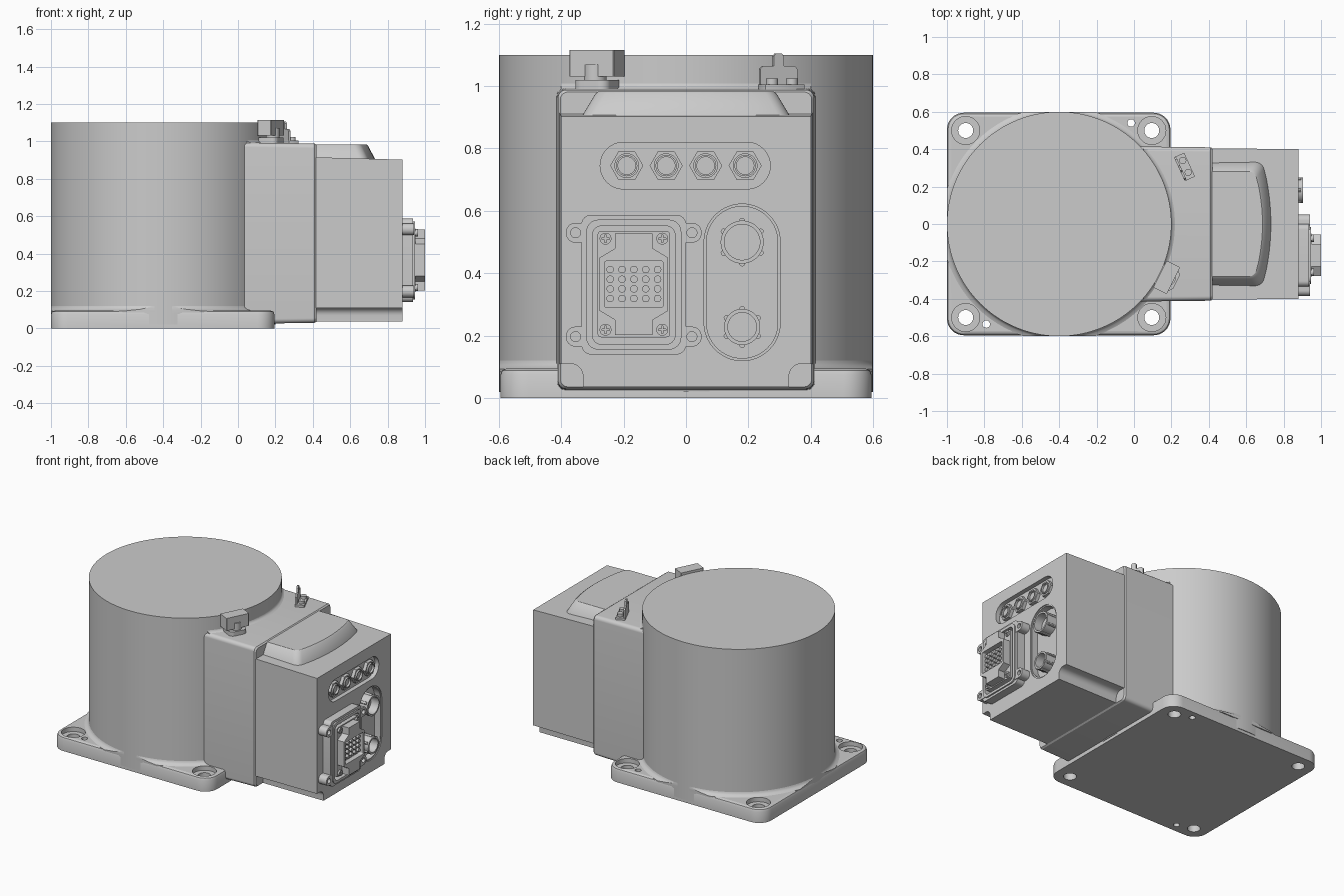
import bpy, bmesh
from math import sin, cos, pi, radians

if "Cube" in bpy.data.objects:
    bpy.data.objects.remove(bpy.data.objects["Cube"])


def loft(name, sections):
    """Skin a list of equal-length 3D outlines and cap both ends."""
    bm = bmesh.new()
    rings = [[bm.verts.new(p) for p in s] for s in sections]
    n = len(rings[0])
    for a, b in zip(rings, rings[1:]):
        for i in range(n):
            j = (i + 1) % n
            bm.faces.new((a[i], a[j], b[j], b[i]))
    bm.faces.new(rings[0])
    bm.faces.new(rings[-1])
    bmesh.ops.recalc_face_normals(bm, faces=bm.faces)
    me = bpy.data.meshes.new(name)
    bm.to_mesh(me)
    bm.free()
    ob = bpy.data.objects.new(name, me)
    bpy.context.collection.objects.link(ob)
    return ob


def at(pts, level, axis):
    return [(level, u, v) if axis == 'x' else (u, v, level) for u, v in pts]


def ext(name, pts, a, b, axis='x'):
    return loft(name, [at(pts, a, axis), at(pts, b, axis)])


def arc(cx, cy, r, a0, a1, n):
    return [(cx + r * cos(radians(a0 + (a1 - a0) * i / n)),
             cy + r * sin(radians(a0 + (a1 - a0) * i / n))) for i in range(n + 1)]


def disc(cx, cy, r, n=32):
    return [(cx + r * cos(2 * pi * i / n), cy + r * sin(2 * pi * i / n)) for i in range(n)]


def rrect(u0, u1, v0, v1, r, n=8):
    return (arc(u1 - r, v1 - r, r, 0, 90, n) + arc(u0 + r, v1 - r, r, 90, 180, n)
            + arc(u0 + r, v0 + r, r, 180, 270, n) + arc(u1 - r, v0 + r, r, 270, 360, n))


def boolean(ob, tools, op='DIFFERENCE'):
    bpy.context.view_layer.objects.active = ob
    for t in tools:
        m = ob.modifiers.new('bool', 'BOOLEAN')
        m.operation, m.solver, m.object = op, 'EXACT', t
        bpy.ops.object.modifier_apply(modifier=m.name)
        bpy.data.objects.remove(t)
    return ob


def around(ob, degrees):
    """Swing a part built at angle zero round the drum axis."""
    ob.location.x = -0.4
    ob.rotation_euler.z = radians(degrees)
    return ob


# Base plate with softened top edge, counterbored corners and dowel holes
def plate_ring(i):
    return rrect(-1 + i, 0.195 - i, -0.595 + i, 0.595 - i, 0.09 - i)


plate = loft('base_plate', [at(plate_ring(i), z, 'z') for i, z in
                            ((0, 0), (0, 0.075), (0.006, 0.089), (0.02, 0.095))])
holes = []
for x in (-0.9, 0.095):
    for y in (-0.5, 0.5):
        holes += [ext('bore', disc(x, y, 0.04), -0.1, 0.2, 'z'),
                  ext('counterbore', disc(x, y, 0.075), 0.065, 0.2, 'z')]
holes += [ext('dowel', disc(x, y, 0.02, 20), -0.1, 0.2, 'z')
          for x, y in ((-0.015, 0.54), (-0.79, -0.535))]
boolean(plate, holes)

# Drum, with fillets onto the plate and onto the housing roof
ext('drum', disc(-0.4, 0, 0.6, 128), 0.02, 1.1, 'z')


def fillet(name, z, size, box):
    cone = loft(name, [at(disc(-0.4, 0, 0.599 + size * r, 128), z + size * h, 'z')
                       for r, h in ((1, -0.3), (1, 0), (0.4, 0.25), (0.1, 0.6), (0, 1))])
    return boolean(cone, [box], 'INTERSECT')


fillet('drum_base_fillet', 0.094, 0.03, ext('clip', rrect(-1, 0.19, -0.598, 0.598, 0.08), 0.05, 0.3, 'z'))
fillet('drum_roof_fillet', 0.99, 0.022, ext('clip', rrect(0, 0.4, -0.4, 0.4, 0.01), 0.9, 1.08, 'z'))

# Rear housing between drum and connector box
loft('rear_housing', [at(rrect(-w, w, b, t, 0.025), x, 'x') for x, w, b, t in
                      ((-0.2, 0.417, 0.02, 0.997), (0.41, 0.41, 0.03, 0.988), (0.42, 0.403, 0.036, 0.981))])


# Front housing with rounded notches along its lower edges
def front_section(w, top):
    half = [(0.33, 0.036)] + arc(0.37, 0.07, 0.04, 180, 90, 6) + [(w, 0.11), (w, top)]
    return half + [(-y, z) for y, z in reversed(half)]


front = loft('front_housing', [at(front_section(0.405, 0.915), 0.40, 'x'),
                               at(front_section(0.4, 0.902), 0.88, 'x')])
boolean(front, [ext('port_recess', rrect(-0.275, 0.27, 0.67, 0.82, 0.0745), 0.85, 0.95),
                ext('socket_rim', rrect(0.058, 0.302, 0.12, 0.622, 0.1215, 16), 0.874, 0.95),
                ext('socket_recess', rrect(0.066, 0.294, 0.128, 0.614, 0.1135, 16), 0.83, 0.95)])


# Raised roof hump with bowed, sloping front
def hump_outline(w, xc, bow, r):
    half = [(0.40, w)] + arc(xc - r, w - r, r, 90, 15, 6)
    y1 = half[-1][1]
    half += [(xc + bow * (1 - (y1 * k / 6 / y1) ** 2), y1 * k / 6) for k in (5, 4, 3, 2, 1)]
    return half + [(xc + bow, 0)] + [(x, -y) for x, y in reversed(half)]


loft('roof_hump', [at(hump_outline(0.336, 0.70, 0.035, 0.05), 0.89, 'z'),
                   at(hump_outline(0.332, 0.697, 0.035, 0.05), 0.906, 'z'),
                   at(hump_outline(0.29, 0.664, 0.032, 0.045), 0.976, 'z'),
                   at(hump_outline(0.28, 0.655, 0.032, 0.04), 0.983, 'z')])

# Row of four hex ports
for i in range(4):
    y = -0.19 + i * 0.1265
    nut = ext(f'hex_port_{i + 1}', disc(y, 0.745, 0.053, 6), 0.84, 0.872)
    boolean(nut, [ext('bore', disc(y, 0.745, 0.038), 0.866, 0.9)])
    ring = ext(f'port_ring_{i + 1}', disc(y, 0.745, 0.034), 0.86, 0.88)
    boolean(ring, [ext('bore', disc(y, 0.745, 0.028), 0.85, 0.9)])

# Two round sockets with lugs
for label, z, r in (('upper', 0.5, 0.069), ('lower', 0.228, 0.058)):
    sock = ext(f'{label}_round_socket', disc(0.18, z, r, 48), 0.82, 0.903)
    boolean(sock, [ext('bore', disc(0.18, z, r - 0.012, 48), 0.845, 0.95)])
    for k in range(6):
        a = radians(30 + 60 * k)
        ext(f'{label}_socket_lug_{k + 1}', disc(0.18 + r * cos(a), z + r * sin(a), 0.009, 12), 0.83, 0.893)


# Multi-pin connector: flange, ears and rim around an open pocket
def pocket():
    return ext('pocket', rrect(-0.3, -0.035, 0.172, 0.552, 0.03), 0.895, 1.1)


boolean(ext('connector_flange', rrect(-0.335, 0.0, 0.14, 0.587, 0.03), 0.87, 0.936), [pocket()])
boolean(ext('connector_rim', rrect(-0.32, -0.015, 0.155, 0.572, 0.04), 0.88, 0.946), [pocket()])
for label, z in (('lower', 0.197), ('upper', 0.53)):
    ear = ext(f'{label}_flange_ears', rrect(-0.385, 0.05, z - 0.032, z + 0.032, 0.031), 0.87, 0.94)
    boolean(ear, [pocket()] + [ext('hole', disc(y, z, 0.016, 20), 0.9, 1) for y in (-0.354, 0.019)])

# Connector insert: corner pads with screws, raised cross and pin field
cy, cz = -0.167, 0.365
ext('insert_base', rrect(-0.283, -0.052, 0.195, 0.535, 0.01), 0.88, 0.95)
quad = [(0.11, 0.085), (0.06, 0.115), (0.06, 0.163)]
cross = []
for sy, sz in ((1, 1), (-1, 1), (-1, -1), (1, -1)):
    part = [(cy + sy * u, cz + sz * v) for u, v in quad]
    cross += part if sy * sz > 0 else part[::-1]
insert = ext('insert_cross', cross, 0.94, 1.0)
boolean(insert, [ext('pin_recess', rrect(-0.262, -0.072, 0.29, 0.44, 0.01), 0.965, 1.1)])
for r in range(4):
    for c in range(5):
        ext(f'pin_{r}_{c}', disc(cy - 0.076 + 0.038 * c, 0.319 + 0.031 * r, 0.012, 14), 0.96, 0.985)
for sy in (-1, 1):
    for sz in (-1, 1):
        y, z = cy + sy * 0.091, cz + sz * 0.146
        screw = ext('insert_screw', disc(y, z, 0.019, 20), 0.945, 0.962)
        boolean(screw, [ext('slot', rrect(y - a, y + a, z - b, z + b, 0.001, 1), 0.955, 1)
                        for a, b in ((0.012, 0.003), (0.003, 0.012))])

# Stop block on the roof, facing the drum
around(ext('stop_block', rrect(0.602, 0.682, -0.08, 0.08, 0.003, 1), 1.03, 1.115, 'z'), -26.4)
around(ext('stop_foot', rrect(0.58, 0.70, -0.06, 0.06, 0.03), 0.98, 1.02, 'z'), -26.4)
around(ext('stop_post', disc(0.655, 0, 0.036), 1.0, 1.07, 'z'), -26.4)

# Pointer bracket on the roof
around(ext('pointer_foot', rrect(0.706, 0.766, -0.07, 0.07, 0.004, 2), 0.98, 1.005, 'z'), 24.5)
pointer = [(-0.065, 1.0), (0.065, 1.0), (0.065, 1.055), (0.055, 1.065), (0.018, 1.065), (0.018, 1.095),
           (0.01, 1.105), (-0.01, 1.105), (-0.018, 1.095), (-0.018, 1.065), (-0.055, 1.065), (-0.065, 1.055)]
around(ext('pointer_plate', pointer, 0.706, 0.718), 24.5)
for t in (-0.035, 0.035):
    around(ext('pointer_screw', disc(0.742, t, 0.019, 20), 1.0, 1.024, 'z'), 24.5)

# Smooth shading with crisp edges
bpy.ops.object.select_all(action='SELECT')
bpy.ops.object.shade_smooth_by_angle(angle=radians(30))
